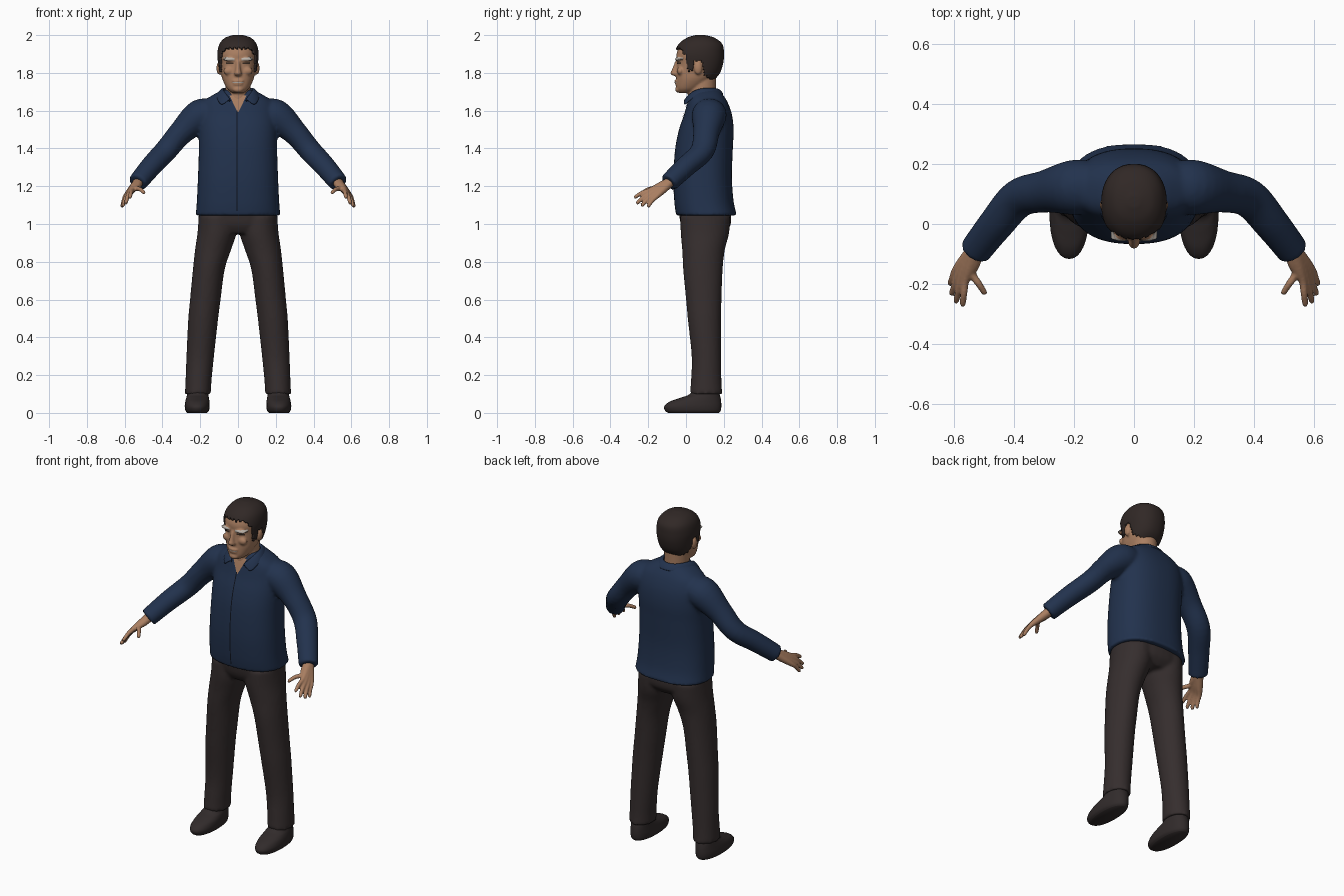
import bpy, bmesh, math
from mathutils import Vector, Matrix

if bpy.data.objects.get("Cube"):
    bpy.data.objects.remove(bpy.data.objects["Cube"])


def material(name, r, g, b):
    mat = bpy.data.materials.new(name)
    mat.use_nodes = True
    mat.diffuse_color = (r, g, b, 1)
    shader = mat.node_tree.nodes["Principled BSDF"]
    shader.inputs["Base Color"].default_value = (r, g, b, 1)
    shader.inputs["Roughness"].default_value = 0.8
    return mat


navy = material("navy cloth", 0.016, 0.032, 0.075)
seam = material("dark seam", 0.004, 0.006, 0.012)
brown = material("dark brown cloth", 0.036, 0.027, 0.027)
leather = material("shoe leather", 0.031, 0.024, 0.024)
hair_mat = material("dark hair", 0.030, 0.021, 0.019)
skin = material("skin", 0.40, 0.21, 0.12)
pale = material("pale grey", 0.50, 0.45, 0.40)
dark = material("eye dark", 0.05, 0.03, 0.02)


def spline(rows, steps):
    """Catmull-Rom interpolation of tuples."""
    out = []
    last = len(rows) - 1
    for i in range(last):
        p0, p1, p2, p3 = (rows[max(0, min(last, i + k))] for k in (-1, 0, 1, 2))
        for s in range(steps):
            t = s / steps
            out.append([0.5 * (2 * b + (c - a) * t + (2 * a - 5 * b + 4 * c - d) * t * t
                               + (3 * b - a - 3 * c + d) * t ** 3)
                        for a, b, c, d in zip(p0, p1, p2, p3)])
    return out + [list(rows[-1])]


def tube(bm, rows, flat=False, both=False, power=2.0, seg=32, steps=5):
    """Loft rings (x, y, z, width, depth); flat rings stay horizontal."""
    rows = spline(rows, steps)
    for side in (1, -1) if both else (1,):
        rings = []
        for i, (x, y, z, a, b) in enumerate(rows):
            u, v = Vector((1, 0, 0)), Vector((0, 1, 0))
            if not flat:
                ahead, behind = rows[min(i + 1, len(rows) - 1)], rows[max(i - 1, 0)]
                t = (Vector(ahead[:3]) - Vector(behind[:3])).normalized()
                u = t.cross(Vector((0, 0, 1))).normalized()
                v = t.cross(u)
            ring = []
            for k in range(seg):
                c, s = math.cos(math.tau * k / seg), math.sin(math.tau * k / seg)
                p = Vector((x, y, z)) + u * a * math.copysign(abs(c) ** (2 / power), c) \
                    + v * b * math.copysign(abs(s) ** (2 / power), s)
                ring.append(bm.verts.new((p.x * side, p.y, p.z)))
            rings.append(ring)
        for r, q in zip(rings, rings[1:]):
            for k in range(seg):
                n = (k + 1) % seg
                bm.faces.new((r[k], r[n], q[n], q[k]))
        bm.faces.new(rings[0])
        bm.faces.new(rings[-1])


def stack(bm, rows, both=False, power=2.0, **kw):
    """Horizontal rings given as (height, front, back, half width, centre x)."""
    tube(bm, [(x, (f + b) / 2, z, w, (b - f) / 2) for z, f, b, w, x in rows],
         True, both, power, **kw)


def ball(bm, centre, size, both=False):
    for side in (1, -1) if both else (1,):
        at = Matrix.Translation((centre[0] * side, centre[1], centre[2]))
        bmesh.ops.create_icosphere(bm, subdivisions=3, radius=1,
                                   matrix=at @ Matrix.Diagonal((*size, 1)))


def finish(name, bm, mat, voxel=0, smooth=3):
    bmesh.ops.recalc_face_normals(bm, faces=bm.faces)
    mesh = bpy.data.meshes.new(name)
    bm.to_mesh(mesh)
    bm.free()
    mesh.materials.append(mat)
    for f in mesh.polygons:
        f.use_smooth = True
    obj = bpy.data.objects.new(name, mesh)
    bpy.context.scene.collection.objects.link(obj)
    if voxel:
        rm = obj.modifiers.new("fuse", 'REMESH')
        rm.mode, rm.voxel_size, rm.use_smooth_shade = 'VOXEL', voxel, True
        sm = obj.modifiers.new("soften", 'SMOOTH')
        sm.factor, sm.iterations = 0.5, smooth
    return obj


def decal(name, edge_a, edge_b, mat, target, n=12, both=False):
    """Thin sheet between two (x, z) edges, pressed onto the target from the front."""
    bm = bmesh.new()
    for side in (1, -1) if both else (1,):
        grid = []
        for i in range(n + 1):
            a = Vector(edge_a[0]).lerp(Vector(edge_a[1]), i / n)
            b = Vector(edge_b[0]).lerp(Vector(edge_b[1]), i / n)
            pts = [a.lerp(b, j / 6) for j in range(7)]
            grid.append([bm.verts.new((p.x * side, -0.2, p.y)) for p in pts])
        for r, q in zip(grid, grid[1:]):
            for j in range(6):
                bm.faces.new((r[j], r[j + 1], q[j + 1], q[j]))
    obj = finish(name, bm, mat)
    wrap = obj.modifiers.new("press", 'SHRINKWRAP')
    wrap.target, wrap.wrap_method, wrap.wrap_mode = target, 'PROJECT', 'ABOVE_SURFACE'
    wrap.use_project_y, wrap.offset = True, 0.003
    return obj


# Jacket: torso and sleeves fused together
bm = bmesh.new()
stack(bm, [(1.045, -.052, .27, .224, 0), (1.12, -.062, .252, .218, 0), (1.25, -.067, .243, .212, 0),
           (1.4, -.057, .248, .207, 0), (1.5, -.037, .252, .207, 0), (1.58, -.01, .243, .203, 0),
           (1.645, .008, .22, .185, 0), (1.685, .02, .195, .13, 0), (1.71, .03, .175, .08, 0)],
      power=2.4, seg=48)
tube(bm, [(.12, .125, 1.585, .08, .07), (.2, .122, 1.572, .092, .088), (.3, .108, 1.485, .07, .066),
          (.385, .085, 1.385, .065, .059), (.46, 0, 1.305, .059, .055),
          (.532, -.092, 1.218, .053, .05)], both=True)
jacket = finish("jacket", bm, navy, 0.01, 4)

# Folded shirt collar: inner stand, top fold and outer leaf
bm = bmesh.new()
fold = [((0, .165, 1.725), (0, .205, 1.685)), ((.05, .15, 1.73), (.075, .185, 1.685)),
        ((.082, .09, 1.732), (.118, .095, 1.685)), ((.075, .03, 1.715), (.116, .03, 1.668)),
        ((.037, -.01, 1.672), (.09, -.018, 1.608))]
cols = [[bm.verts.new(p) for p in ((t[0], t[1] + .004, t[2] - .04), t, o)] for t, o in fold]
for r, q in zip(cols, cols[1:]):
    for j in range(2):
        bm.faces.new((r[j], r[j + 1], q[j + 1], q[j]))
collar = finish("collar", bm, navy)
collar.modifiers.new("other half", 'MIRROR')
thick = collar.modifiers.new("thickness", 'SOLIDIFY')
thick.thickness, thick.offset = 0.012, 0
collar.modifiers.new("round", 'SUBSURF').levels = 2
collar.modifiers["round"].render_levels = 2

# Front seam and open neckline
decal("front_seam", ((-.008, 1.07), (-.008, 1.6)), ((-.002, 1.07), (-.002, 1.6)), seam, jacket, 30)
decal("open_neckline", ((-.003, 1.592), (-.045, 1.68)), ((.003, 1.592), (.045, 1.68)), skin, jacket)

# Trousers: hips and two legs fused
bm = bmesh.new()
stack(bm, [(.95, .0, .2, .15, 0), (1.0, -.028, .238, .205, 0), (1.09, -.04, .235, .205, 0)],
      power=2.3)
stack(bm, [(1.04, -.03, .235, .1, .108), (.95, -.028, .228, .103, .112), (.86, -.02, .205, .095, .133),
           (.757, -.015, .194, .084, .155), (.6, .0, .188, .081, .173), (.49, .01, .186, .079, .185),
           (.3, .03, .186, .073, .2), (.17, .026, .188, .069, .209), (.1, .02, .192, .069, .212)],
      both=True)
finish("trousers", bm, brown, 0.01, 4)

# Shoes
bm = bmesh.new()
stack(bm, [(0, -.095, .175, .052, .216), (.012, -.111, .184, .062, .216), (.035, -.115, .187, .066, .216),
           (.06, -.085, .186, .064, .215), (.08, -.03, .183, .06, .214), (.1, .02, .178, .056, .213),
           (.15, .05, .165, .05, .212)], both=True, power=2.2)
finish("shoes", bm, leather)

# Hands: each finger runs from the wrist so that the palms fuse
bm = bmesh.new()
fingers = [((.54, -.165, 1.19), (.495, -.235, 1.165)), ((.563, -.19, 1.178), (.572, -.275, 1.14)),
           ((.574, -.182, 1.168), (.595, -.263, 1.108)), ((.585, -.17, 1.156), (.61, -.237, 1.095)),
           ((.595, -.156, 1.146), (.615, -.203, 1.09))]
for knuckle, tip in fingers:
    k, t, w = Vector(knuckle), Vector(tip), Vector((.525, -.08, 1.225))
    palm = w.lerp(k, 0.6)
    middle = k.lerp(t, 0.5) + Vector((0, 0, .006))
    tube(bm, [(*w, .028, .026), (*palm, .022, .02), (*k, .014, .014), (*middle, .0115, .0115),
              (*k.lerp(t, 0.92), .0095, .0095), (*t, .004, .004)], both=True, seg=14, steps=4)
finish("hands", bm, skin, 0.005, 2)

# Head and neck with nose, lips, brows and ears
skull = [(1.693, -.035, .02, .028, 0), (1.715, -.05, .075, .056, 0), (1.76, -.051, .13, .08, 0),
         (1.8, -.05, .168, .09, 0), (1.85, -.047, .186, .097, 0), (1.9, -.05, .19, .1, 0),
         (1.945, -.03, .182, .09, 0), (1.975, .01, .145, .063, 0), (1.988, .05, .1, .025, 0),
         (1.99, .068, .082, .006, 0)]
bm = bmesh.new()
stack(bm, skull, power=2.2, seg=48)
stack(bm, [(1.6, .01, .18, .085, 0), (1.67, .01, .16, .07, 0), (1.79, .02, .16, .066, 0)])
stack(bm, [(1.783, -.06, -.03, .015, 0), (1.795, -.083, -.03, .02, 0), (1.82, -.074, -.03, .014, 0),
           (1.865, -.056, -.03, .01, 0)], seg=20)
ball(bm, (.042, -.042, 1.872), (.036, .013, .01), True)
ball(bm, (.048, -.03, 1.81), (.03, .018, .022), True)
ball(bm, (0, -.05, 1.757), (.03, .011, .007))
ball(bm, (0, -.048, 1.741), (.026, .011, .008))
ball(bm, (0, -.042, 1.712), (.028, .016, .016))
ball(bm, (.1, .064, 1.825), (.014, .022, .034), True)
head = finish("head", bm, skin, 0.006, 2)

# Face details
decal("brows", ((.018, 1.866), (.075, 1.868)), ((.018, 1.878), (.075, 1.882)), pale, head, both=True)
decal("eyes", ((.022, 1.847), (.062, 1.847)), ((.022, 1.857), (.062, 1.857)), dark, head, both=True)
decal("mouth", ((-.028, 1.748), (.028, 1.748)), ((-.028, 1.753), (.028, 1.753)), pale, head)

# Hair: enlarged skull cap trimmed along a ragged hairline
line = [(-.2, 1.938), (-.03, 1.932), (0, 1.885), (.012, 1.81), (.036, 1.81), (.046, 1.865),
        (.084, 1.865), (.1, 1.79), (.15, 1.75), (.3, 1.75)]


def hairline(y):
    for (ya, za), (yb, zb) in zip(line, line[1:]):
        if y <= yb:
            return za + (zb - za) * (y - ya) / (yb - ya)


bm = bmesh.new()
stack(bm, skull, power=2.2, seg=96, steps=10)
pivot = Vector((0, .07, 1.86))
for v in bm.verts:
    v.co = pivot + (v.co - pivot) * 1.09
cut = []
for f in bm.faces:
    c = f.calc_center_median()
    ragged = 0.006 * math.sin(29 * math.atan2(c.x, c.y - .07))
    if c.z < hairline(c.y) + ragged:
        cut.append(f)
bmesh.ops.delete(bm, geom=cut, context='FACES')
hair = finish("hair", bm, hair_mat)
shell = hair.modifiers.new("thickness", 'SOLIDIFY')
shell.thickness, shell.offset = 0.012, -1
